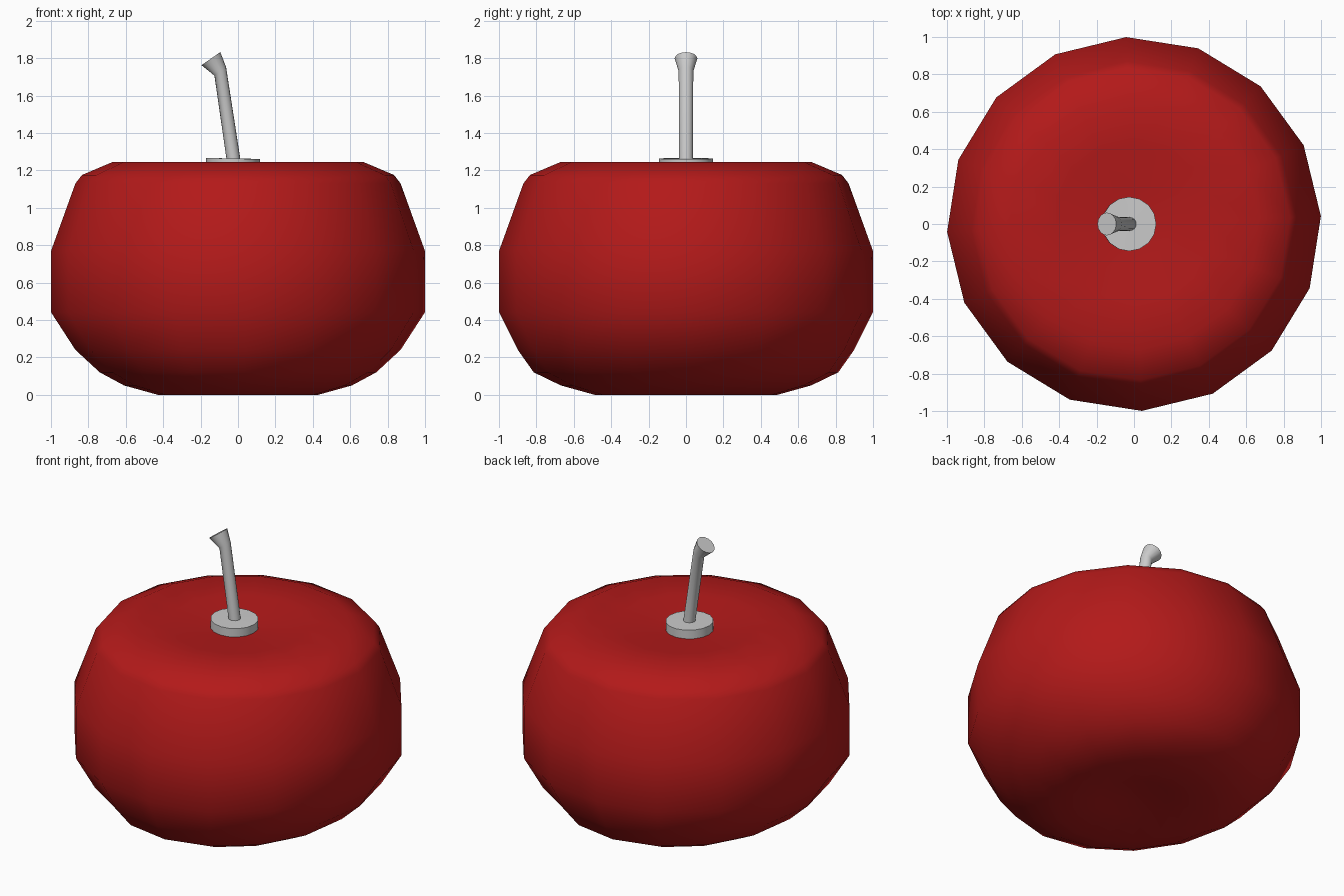
import bpy, bmesh, math
from mathutils import Vector

if "Cube" in bpy.data.objects:
    bpy.data.objects.remove(bpy.data.objects["Cube"])


def loft(name, rings, mat=None, angle=180):
    """Skin a list of vertex rings and cap both ends."""
    bm = bmesh.new()
    loops = [[bm.verts.new(p) for p in ring] for ring in rings]
    n = len(loops[0])
    for a, b in zip(loops, loops[1:]):
        for i in range(n):
            j = (i + 1) % n
            bm.faces.new((a[i], a[j], b[j], b[i]))
    bm.faces.new(loops[0][::-1])
    bm.faces.new(loops[-1])
    bmesh.ops.recalc_face_normals(bm, faces=bm.faces)
    me = bpy.data.meshes.new(name)
    bm.to_mesh(me)
    bm.free()
    ob = bpy.data.objects.new(name, me)
    bpy.context.collection.objects.link(ob)
    if mat:
        me.materials.append(mat)
    bpy.ops.object.select_all(action='DESELECT')
    ob.select_set(True)
    bpy.context.view_layer.objects.active = ob
    bpy.ops.object.shade_smooth_by_angle(angle=math.radians(angle))
    return ob


def circle(center, radius, tilt=0.0, ry=None, phase=0.0, n=16):
    """Ring of points leaning by tilt towards -x; ry gives an oval."""
    ry = radius if ry is None else ry
    pts = []
    for i in range(n):
        a = 2 * math.pi * i / n + phase
        x, y = radius * math.cos(a), ry * math.sin(a)
        pts.append(Vector(center) + Vector((x * math.cos(tilt), y, x * math.sin(tilt))))
    return pts


red = bpy.data.materials.new("red_skin")
red.diffuse_color = (0.45, 0.01, 0.01, 1)
red.use_nodes = True
red.node_tree.nodes["Principled BSDF"].inputs["Base Color"].default_value = red.diffuse_color

# Fruit body: (x radius, y radius, z), shallow dimples at both ends
profile = [(0.05, 0.05, 0.05), (0.2, 0.22, 0.035), (0.43, 0.49, 0.0),
           (0.61, 0.67, 0.05), (0.74, 0.815, 0.12), (0.87, 0.90, 0.24),
           (1.0, 1.0, 0.44), (1.0, 1.0, 0.77), (0.87, 0.87, 1.13),
           (0.835, 0.835, 1.175), (0.67, 0.67, 1.245), (0.42, 0.42, 1.23),
           (0.2, 0.2, 1.21), (0.05, 0.05, 1.2)]
loft("fruit_body", [circle((0, 0, z), rx, ry=ry, phase=math.radians(2.4))
                    for rx, ry, z in profile], red)

# Stem: slightly leaning collar disc, thin shaft, bent flared tip
stem = [((-0.027, 0, 1.205), 0.145, -0.02), ((-0.026, 0, 1.263), 0.145, -0.02),
        ((-0.025, 0, 1.264), 0.037, 0.0), ((-0.095, 0, 1.73), 0.039, 0.65),
        ((-0.145, 0, 1.797), 0.061, 0.61)]
loft("stem", [circle(c, r, t) for c, r, t in stem], angle=40)
